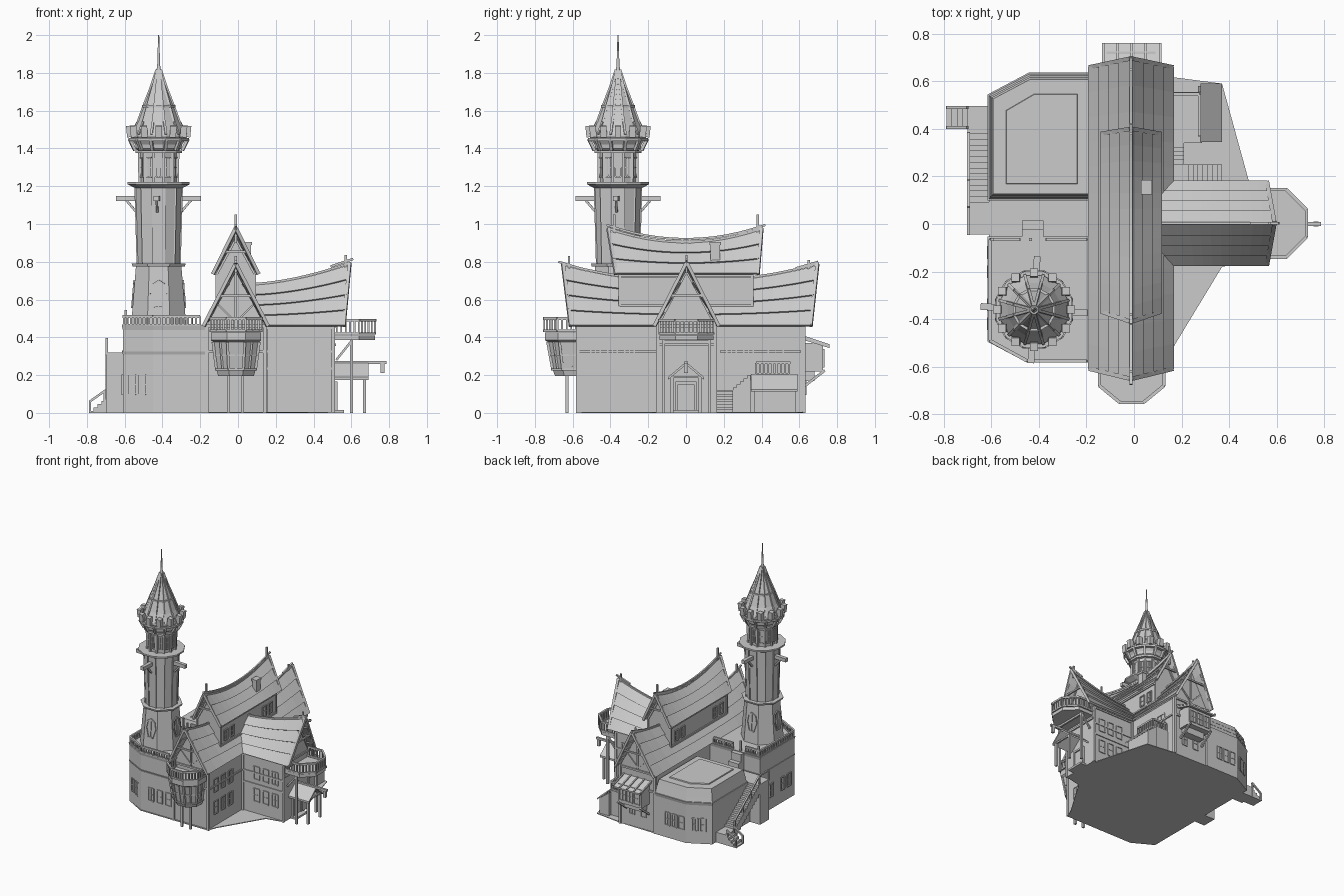
import bpy, bmesh
from math import sin, cos, pi
from mathutils import Vector as V

if "Cube" in bpy.data.objects:
    bpy.data.objects.remove(bpy.data.objects["Cube"])

# ---------- helpers: every solid is a sweep through equal-sized rings ----------
def sweep(rings):
    n = len(rings[0])
    v = [tuple(p) for r in rings for p in r]
    f = [(a*n+i, a*n+(i+1) % n, (a+1)*n+(i+1) % n, (a+1)*n+i)
         for a in range(len(rings)-1) for i in range(n)]
    f += [tuple(range(n-1, -1, -1)), tuple(range(len(v)-n, len(v)))]
    return v, f

def build(name, parts):
    me = bpy.data.meshes.new(name)
    vs, fs = [], []
    for v, f in parts:
        o = len(vs)
        vs += v
        fs += [tuple(i+o for i in q) for q in f]
    me.from_pydata(vs, [], fs)
    bm = bmesh.new()
    bm.from_mesh(me)
    bmesh.ops.recalc_face_normals(bm, faces=bm.faces)
    bm.to_mesh(me)
    bm.free()
    ob = bpy.data.objects.new(name, me)
    bpy.context.collection.objects.link(ob)
    return ob

def prism(pts, z0, z1, s=1.0):
    cx = (min(p[0] for p in pts)+max(p[0] for p in pts))/2
    cy = (min(p[1] for p in pts)+max(p[1] for p in pts))/2
    return sweep([[(x, y, z0) for x, y in pts],
                  [(cx+(x-cx)*s, cy+(y-cy)*s, z1) for x, y in pts]])

def box(x0, x1, y0, y1, z0, z1):
    return prism([(x0, y0), (x1, y0), (x1, y1), (x0, y1)], z0, z1)

def bar(p, q, t=0.012):
    p, q = V(p), V(q)
    d = (q-p).normalized()
    a = d.cross(V((0, 0, 1)) if abs(d.z) < 0.9 else V((0, 1, 0))).normalized()*t/2
    b = d.cross(a).normalized()*t/2
    return sweep([[e+a+b, e-a+b, e-a-b, e+a-b] for e in (p, q)])

def lathe(prof, n, c):
    return sweep([[(c[0]+r*cos(2*pi*(i+.5)/n), c[1]+r*sin(2*pi*(i+.5)/n), z)
                   for i in range(n)] for r, z in prof])

def railing(path, z0, z1, gap=0.022):
    out = []
    for (ax, ay), (bx, by) in zip(path, path[1:]):
        a, b = V((ax, ay, 0)), V((bx, by, 0))
        up0, up1 = V((0, 0, z0)), V((0, 0, z1))
        n = max(1, round((b-a).length/gap))
        out += [bar(a+up1, b+up1, .014), bar(a+up0, b+up0, .012)]
        out += [bar(a.lerp(b, i/n)+up0, a.lerp(b, i/n)+up1, .009) for i in range(n+1)]
    return out

def window(x, y, z, n, w=.05, h=.10, t=.008):
    s, u, nn = V((-n[1], n[0], 0)), V((0, 0, 1)), V((n[0], n[1], 0))
    c = V((x, y, z))
    k = [c+s*a*w/2+u*b*h/2+nn*.002 for a, b in ((-1, -1), (1, -1), (1, 1), (-1, 1))]
    fr = [bar(k[i], k[(i+1) % 4], t) for i in range(4)]
    fr += [bar(c-u*h/2, c+u*h/2, t*.6), bar(c-s*w/2, c+s*w/2, t*.6)]
    return fr

def gable_roof(name, axis, off, half, eave, ridge, ze, zr, courses=4, seg=12):
    """sagging roof of overlapping courses, with barge boards and ridge pole"""
    def pt(u, t, side, d):
        a = (eave[0]+(eave[1]-eave[0])*u)*(1-t)+(ridge[0]+(ridge[1]-ridge[0])*u)*t
        c = side*max(0, half*(1-t)+d*.87)+off
        z = ze+(zr(u)-ze)*t+d*.5
        return (c, a, z) if axis == 'y' else (a, c, z)
    parts = []
    for side in (-1, 1):
        for k in range(courses):
            t0, t1 = k/courses, (k+1)/courses
            parts.append(sweep([[pt(i/seg, t0, side, .012), pt(i/seg, t1, side, .001),
                                 pt(i/seg, t1, side, -.012), pt(i/seg, t0, side, -.004)]
                                for i in range(seg+1)]))
    build(name, parts)
    trim = []
    for u in (0, 1):
        trim += [bar(pt(u, 0, s, 0), pt(u, 1.03, s, 0), .018) for s in (-1, 1)]
        trim.append(bar(pt(u, .5, -1, 0), pt(u, .5, 1, 0), .012))
    trim += [bar(pt(i/seg, 1.02, 1, .004), pt((i+1)/seg, 1.02, 1, .004), .012) for i in range(seg)]
    build(name+"_trim", trim)

# ---------- ground plate ----------
build("ground_plate", [prism([(-.61, -.49), (-.45, -.58), (.14, -.58), (.17, -.51), (.37, -.18),
      (.51, -.15), (.48, .19), (.37, .59), (.14, .62), (-.44, .63), (-.61, .54)], 0, .006)])

# ---------- west base: front terrace, middle deck, back hall ----------
front = [(-.61, -.06), (-.61, -.49), (-.45, -.575), (-.17, -.575), (-.17, -.06)]
back = [(-.61, .105), (-.17, .105), (-.17, .63), (-.44, .63), (-.61, .54)]
build("terrace_base", [prism(front, 0, .46), prism(front, .31, .325, 1.02), prism(front, .44, .465, 1.025)])
build("middle_deck", [box(-.61, -.15, -.07, .11, 0, .32), box(-.47, -.38, -.06, -.02, .32, .46),
                      box(-.47, -.38, -.02, .015, .32, .40)])
build("terrace_railing", railing([(-.20, -.065), (-.37, -.065)], .465, .51) +
      railing([(-.48, -.065), (-.605, -.065), (-.605, -.49), (-.45, -.575), (-.20, -.575)], .465, .51) +
      [bar((-.595, -.065, .46), (-.595, -.065, .545), .014), bar((-.435, -.065, .46), (-.435, -.065, .545), .014)])
build("back_hall", [prism(back, 0, .32), prism(back, .305, .33, 1.025)])
build("mansard_roof", [prism([(-.39+(x+.39)*s, .367+(y-.367)*s) for x, y in back], z, z+.036, .965)
                       for s, z in ((1.0, .33), (.975, .363), (.95, .396))] +
      [prism([(-.54, .165), (-.235, .165), (-.235, .55), (-.42, .55), (-.54, .48)], .42, .44, .97)])

# ---------- west stair ----------
n = 13
west = [box(-.70, -.61, .38-(i+1)*.024, .38-i*.024, max(0, .02+i*.0185), .08+(i+1)*.0185) for i in range(n)]
west += [box(-.70, -.61, -.045, .07, 0, .32), box(-.70, -.61, .38, .495, 0, .08)]
west += [box(-.70-(i+1)*.022, -.70-i*.022, .40, .495, 0, .064-i*.018) for i in range(4)]
west += [bar((-.695, .38, .15), (-.695, .07, .39)), bar((-.695, .07, .39), (-.695, -.04, .39))]
west += [bar((-.695, y, z), (-.695, y, z+.08)) for y, z in ((.38, .07), (.28, .15), (.18, .23), (.07, .31), (-.04, .31))]
west += [bar((-.785, y, .06), (-.70, y, .12)) for y in (.405, .49)]
west += [bar((x, y, 0), (x, y, z)) for y in (.405, .49) for x, z in ((-.783, .065), (-.705, .12))]
build("west_stair", west)

# ---------- nave, clerestory and east wing walls ----------
def gable_y(xc, hw, z0, ze, zp, y0, y1):
    return sweep([[(xc-hw, y, z0), (xc+hw, y, z0), (xc+hw, y, ze), (xc, y, zp), (xc-hw, y, ze)] for y in (y0, y1)])
def gable_x(yc, hw, z0, ze, zp, x0, x1):
    return sweep([[(x, yc-hw, z0), (x, yc+hw, z0), (x, yc+hw, ze), (x, yc, zp), (x, yc-hw, ze)] for x in (x0, x1)])
NX = -.012
build("nave_walls", [gable_y(NX, .155, 0, .46, .66, -.57, .62), gable_y(NX, .155, .4, .46, .75, -.57, -.55),
                     gable_y(NX, .155, .4, .46, .75, .60, .62)])
build("clerestory_walls", [gable_y(NX, .10, .5, .735, .87, -.35, .35), gable_y(NX, .10, .6, .735, .93, -.35, -.33),
                           gable_y(NX, .10, .6, .735, .93, .33, .35)])
build("wing_walls", [gable_x(.003, .152, 0, .46, .65, 0, .51), gable_x(.003, .152, .4, .46, .74, .49, .51)])

# ---------- sagging roofs ----------
gable_roof("nave_roof", 'y', NX, .17, (-.61, .66), (-.65, .695), .46, lambda u: .69+.09*(2*u-1)**2)
gable_roof("clerestory_roof", 'y', NX, .12, (-.37, .38), (-.41, .40), .735, lambda u: .90+.07*(2*u-1)**2, 3)
gable_roof("wing_roof", 'x', .003, .17, (.10, .56), (.05, .59), .46, lambda u: .675+.11*u**1.7)
# ridge poles and finials
ridge = [(NX, -.42+.84*i/12, .92+.075*(i/6-1)**2) for i in range(13)]
fin = [bar(a, b, .012) for a, b in zip(ridge, ridge[1:])]
fin += [bar((NX, s*.38, .90), (NX, s*.38, 1.05), .012) for s in (-1, 1)]
fin += [bar((NX, y, .89), (NX, y, .92), .012) for y in (-.02, .02)]
fin += [bar((NX, -.56, .765), (NX, -.675, .80)), bar((NX, -.62, .74), (NX, -.62, .83)),
        bar((NX, .58, .765), (NX, .70, .80)), bar((NX, .65, .74), (NX, .65, .81)),
        bar((.49, .003, .775), (.61, .003, .815)), bar((.57, .003, .74), (.57, .003, .835))]
build("ridge_finials", fin)
build("chimney", [box(.035, .07, .13, .18, .76, .89), box(.03, .075, .125, .185, .89, .905)])

# ---------- timber framing ----------
tim = []
for y in (-.573, .623):
    tim += [bar((NX+s*.153, y, 0), (NX+s*.153, y, .47), .018) for s in (-1, 1)]
    tim += [bar((NX-.155, y, z), (NX+.155, y, z), .014) for z in (.325, .46)] + [bar((NX, y, .46), (NX, y, .74))]
    tim += [bar((NX, y, .48), (NX+s*.09, y, .57), .010) for s in (-1, 1)]
for s in (-1, 1):
    y = .003+s*.153
    tim += [bar((x, y, 0), (x, y, .46), .018) for x in (.15, .505)]
    tim += [bar((.14, y, z), (.51, y, z), .012) for z in (.235, .325, .45)]
    tim += [bar((.513, y, .46), (.513, .003, .75)), bar((.145, s*.16+.02*(s > 0), .325), (.145, s*.57+.04*(s > 0), .325))]
    tim += [bar((NX+s*.102, -.35, z), (NX+s*.102, .35, z), .012) for z in (.57, .72)]
    tim += [bar((NX+q*.10, s*.35, .55), (NX+q*.10, s*.35, .735), .014) for q in (-1, 1)]
    tim += [bar((NX+q*.10, s*.352, .735), (NX, s*.352, .92)) for q in (-1, 1)]
tim += [bar((.513, -.15, z), (.513, .155, z), .014) for z in (.36, .46)]
build("timber_frame", tim)

# ---------- windows ----------
win = []
for z in (.15, .325):
    for x in (.27, .35, .43):
        win += window(x, -.15, z, (0, -1)) + window(x, .156, z, (0, 1))
    for y in (-.48, -.39, -.30):
        win += window(.143, y, z, (1, 0))
for y in (.24, .33):
    win += window(.143, y, .325, (1, 0))
win += window(.143, .475, .325, (1, 0), .08)
for x in (-.36, -.285, -.21):
    win += window(x, -.576, .15, (0, -1), .045)
for x in (-.40, -.34, -.28, -.06, .04):
    win += window(x, .631 if x < -.1 else .621, .15, (0, 1), .045)
for c, m in ((-.03, 0), (.03, 0)):
    win += window(-.53+c*.88, -.5325-c*.47, .15, (-.469, -.883), .04)
    win += window(-.525+c*.88, .585+c*.47, .15, (-.469, .883), .04)
for y in (-.42, -.34, -.20, -.12):
    win += window(-.611, y, .15, (-1, 0), .045)
for y in (-.28, -.20, .20, .28):
    win += window(NX+.101, y, .635, (1, 0), .045, .08) + window(NX-.101, y, .635, (-1, 0), .045, .08)
build("windows", win)

# ---------- tower ----------
C = (-.42, -.36)
build("tower_base", [lathe([(.158, .46), (.130, .78)], 8, C), lathe([(.15, .775), (.155, .79)], 8, C)])
build("tower_shaft", [lathe([(.116, .79), (.128, 1.2)], 12, C), lathe([(.13, 1.19), (.17, 1.21), (.17, 1.222)], 12, C),
      lathe([(.10, 1.22), (.103, 1.38), (.125, 1.40), (.128, 1.42), (.155, 1.46)], 12, C),
      lathe([(.128, 1.375), (.128, 1.39)], 12, C), lathe([(.165, 1.44), (.165, 1.455)], 12, C)])
cone = [(.148, 1.475), (.115, 1.54), (.083, 1.625), (.045, 1.72), (.012, 1.815)]
build("tower_roof", [lathe([(.15, 1.45)]+cone+[(.008, 1.84), (.003, 2.0)], 12, C),
                     lathe([(.092, 1.617), (.092, 1.63)], 12, C)])
det = []
for i in range(12):
    a, b = 2*pi*(i+.5)/12, 2*pi*i/12
    P = lambda r, z, g=a: (C[0]+r*cos(g), C[1]+r*sin(g), z)
    det += [bar(P(r, z), P(r2, z2), .012) for (r, z), (r2, z2) in zip(cone, cone[1:])]
    det += [bar(P(.104, 1.22), P(.106, 1.38), .014), bar(P(.117, .79), P(.129, 1.2), .008),
            bar(P(.13, 1.39), P(.16, 1.45), .016)]
    det += [bar(P(.150, 1.46, b), P(.156, 1.52, b), .034)]
    det += window(*P(.100, 1.30, b), (cos(b), sin(b)), .03, .10)
build("tower_details", det)
arm = []
for i in range(4):
    d = V((cos(i*pi/2-.06), sin(i*pi/2-.06), 0))
    o = V((C[0], C[1], 1.135))
    arm += [bar(o+d*.09, o+d*.225, .028), bar(o+d*.12-V((0, 0, .07)), o+d*.18, .012)]
    # pointed windows on the tower foot
    e = V((cos(i*pi/2), sin(i*pi/2), 0))
    s = V((-e.y, e.x, 0))
    k = [o+e*(.1455-(z-.46)*.081+.003)+s*x+V((0, 0, z-1.135))
         for x, z in ((-.02, .56), (.02, .56), (.04, .63), (.03, .68), (0, .70), (-.03, .68), (-.04, .63))]
    arm += [bar(k[j], k[(j+1) % 7], .010) for j in range(7)] + [bar((k[0]+k[1])/2, k[4], .006)]
build("tower_arms_and_windows", arm)

# ---------- south oriel and balcony ----------
S = [(-.145, -.56), (-.145, -.68), (-.06, -.75), (.04, -.75), (.125, -.68), (.125, -.56)]
def ring(s, z): return [(NX+(x-NX)*s, -.56+(y+.56)*s, z) for x, y in S]
build("south_oriel", [sweep([ring(.70, .195), ring(.76, .225), ring(.90, .375), ring(.98, .385), ring(.98, .425)]),
      sweep([ring(.82, .225), ring(.82, .235)])] +
      [bar(ring(.77, .23)[i], ring(.91, .375)[i], .014) for i in range(1, 5)] +
      [bar(V(ring(.77, .23)[i]).lerp(V(ring(.77, .23)[i+1]), .5), V(ring(.91, .375)[i]).lerp(V(ring(.91, .375)[i+1]), .5), .01)
       for i in range(5)] + [sweep([ring(.86, .30), ring(.86, .308)])] +
      [bar((x, -.63, 0), (x, -.63, .2), .016) for x in (-.05, .025)])
build("south_balcony_railing", railing(S, .435, .50))

# ---------- east balcony and porch ----------
E = [(.50, -.14), (.64, -.14), (.725, -.055), (.725, .06), (.64, .145), (.50, .145)]
build("east_balcony", [prism(E, .385, .41)] + railing(E, .42, .49) +
      [bar((x, y, 0), (x, y, .385), .016) for x in (.60,) for y in (-.12, .125)] +
      [bar((.52, y, .28), (.60, y, .38), .012) for y in (-.12, .125)] + [bar((.60, -.12, .375), (.60, .125, .375), .014)])
porch = [sweep([[(x, s*.095, .19), (x, 0, .27), (x, 0, .255), (x, s*.095, .175)] for x in (.51, .69)]) for s in (-1, 1)]
porch += [bar((.67, s*.075, 0), (.67, s*.075, .20), .016) for s in (-1, 1)]
porch += [bar((.51, 0, .268), (.785, 0, .268), .016), bar((.67, -.08, .19), (.67, .08, .19)), box(.755, .775, -.01, .01, .21, .26)]
porch += [box(.51, .518, -.045, .045, 0, .15), box(.51, .56, -.07, .07, 0, .015)]
porch += [bar((.52, s*.05, 0), (.52, s*.05, .16), .014) for s in (-1, 1)] + [bar((.52, -.055, .158), (.52, .055, .158), .014)]
build("east_porch", porch)

# ---------- north bay with awning ----------
build("north_bay", [box(-.115, .09, .61, .725, .22, .37), box(-.09, .07, .61, .68, .17, .22),
      sweep([[(x, .61, .405), (x, .76, .355), (x, .76, .343), (x, .61, .39)] for x in (-.13, .11)])] +
      [bar((x, .62, .405), (x, .76, .358), .010) for x in (-.13, -.07, -.01, .05, .11)] +
      [bar((x, .625, .14), (x, .735, .225), .014) for x in (-.11, .085)] +
      [w for x in (-.075, -.012, .05) for w in window(x, .726, .29, (0, 1), .05, .09)])

# ---------- east terrace, cellar lean-to and steps ----------
build("side_terrace", [box(.13, .285, .34, .555, 0, .20)] + railing([(.275, .37), (.275, .545), (.15, .545)], .205, .265) +
      [sweep([[(.27, y, 0), (.355, y, 0), (.355, y, .125), (.27, y, .19)] for y in (.36, .58)]),
       sweep([[(.28, y, .205), (.37, y, .125), (.37, y, .113), (.28, y, .19)] for y in (.345, .59)])])
build("side_steps", [box(.21+i*.02, .23+i*.02, .15, .25, 0, .115-i*.014) for i in range(8)] +
      [box(.13, .21, .15, .25, 0, .12)] + [box(.13, .21, .25+i*.018, .268+i*.018, 0, .135+i*.016) for i in range(5)])
